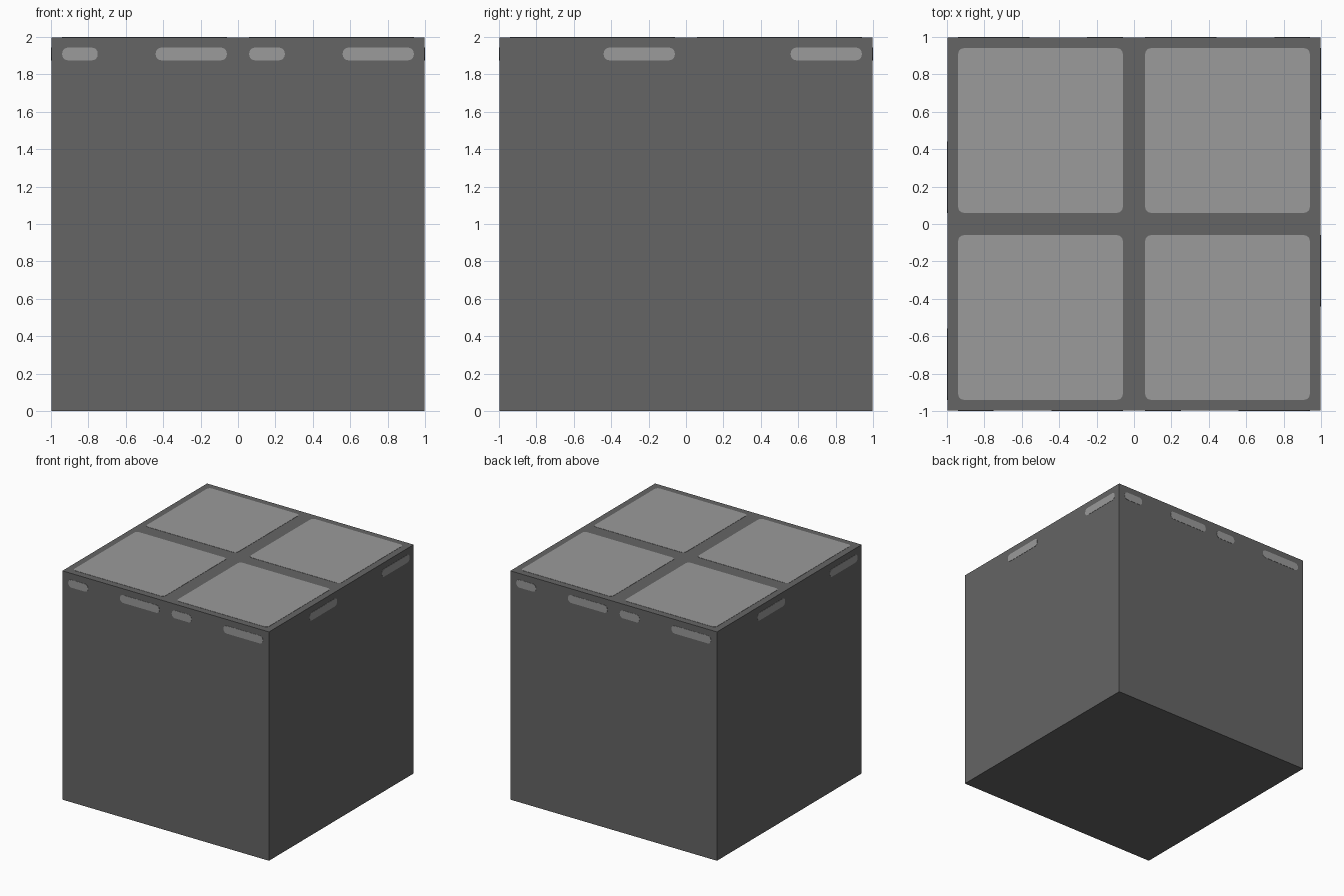
import bpy, bmesh, math
from mathutils import Matrix, Vector

if "Cube" in bpy.data.objects:
    bpy.data.objects.remove(bpy.data.objects["Cube"])

T = 0.002  # thickness of the painted plates


def material(name, v):
    m = bpy.data.materials.new(name)
    m.diffuse_color = (v, v, v, 1)
    m.use_nodes = True
    m.node_tree.nodes["Principled BSDF"].inputs["Base Color"].default_value = m.diffuse_color
    return m


dark = material("dark_grey", 0.130)
light = material("light_grey", 0.325)


def add_object(name, bm, mat):
    bmesh.ops.recalc_face_normals(bm, faces=bm.faces)
    me = bpy.data.meshes.new(name)
    bm.to_mesh(me)
    bm.free()
    me.materials.append(mat)
    ob = bpy.data.objects.new(name, me)
    bpy.context.collection.objects.link(ob)
    return ob


def plate(bm, u0, u1, v0, v1, r, frame):
    """Thin rounded rectangle; frame maps (u, v, outward) to the model."""
    corners = [(u1 - r, v1 - r), (u0 + r, v1 - r), (u0 + r, v0 + r), (u1 - r, v0 + r)]
    pts = []
    for q, (cu, cv) in enumerate(corners):
        for i in range(5):
            a = math.pi / 2 * (q + i / 4)
            pts.append((cu + r * math.cos(a), cv + r * math.sin(a)))
    low = [bm.verts.new(frame @ Vector((u, v, -T))) for u, v in pts]
    top = [bm.verts.new(frame @ Vector((u, v, 0))) for u, v in pts]
    bm.faces.new(top)
    n = len(pts)
    for i in range(n):
        j = (i + 1) % n
        bm.faces.new((low[i], low[j], top[j], top[i]))


# Main block, sunk by the plate thickness where plates sit
bm = bmesh.new()
bmesh.ops.create_cube(bm, size=1)
bmesh.ops.scale(bm, vec=(2 - 2 * T, 2 - 2 * T, 2 - T), verts=bm.verts)
bmesh.ops.translate(bm, vec=(0, 0, 1 - T / 2), verts=bm.verts)
add_object("block", bm, dark)

# Four square panels on the top
bm = bmesh.new()
for u in (-0.94, 0.06):
    for v in (-0.94, 0.06):
        plate(bm, u, u + 0.88, v, v + 0.88, 0.03, Matrix.Translation((0, 0, 2)))
add_object("top_panels", bm, light)

# Slots near the upper edge of each side: u from left to right, seen from outside
front_slots = [(-0.94, -0.75), (-0.44, -0.06), (0.06, 0.25), (0.56, 0.94)]
side_slots = [(-0.44, -0.06), (0.56, 0.94)]
sides = [("front_slots", 0, front_slots), ("right_slots", 90, side_slots),
         ("back_slots", 180, front_slots), ("left_slots", 270, side_slots)]
for name, angle, slots in sides:
    frame = (Matrix.Rotation(math.radians(angle), 4, 'Z')
             @ Matrix.Translation((0, -1, 0))
             @ Matrix.Rotation(math.pi / 2, 4, 'X'))
    bm = bmesh.new()
    for u0, u1 in slots:
        plate(bm, u0, u1, 1.875, 1.943, 0.03, frame)
    add_object(name, bm, light)
